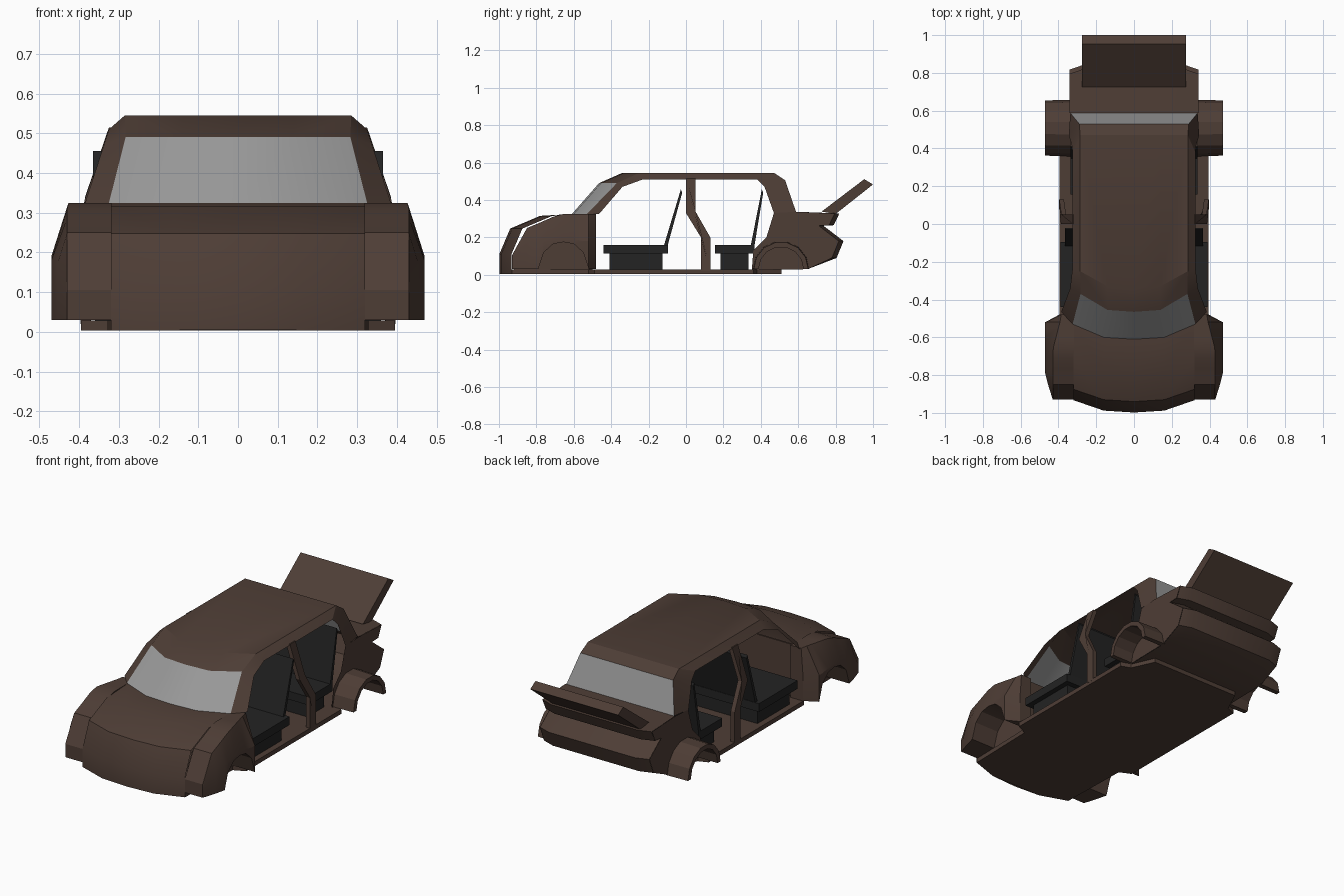
import bpy, bmesh, math
from mathutils import Vector

if "Cube" in bpy.data.objects:
    bpy.data.objects.remove(bpy.data.objects["Cube"])


def material(name, rgb):
    m = bpy.data.materials.new(name)
    m.diffuse_color = (*rgb, 1)
    m.use_nodes = True
    m.node_tree.nodes["Principled BSDF"].inputs["Base Color"].default_value = m.diffuse_color
    return m


BROWN = material("brown paint", (0.076, 0.047, 0.036))
GLASS = material("grey glass", (0.32, 0.32, 0.32))
BLACK = material("black upholstery", (0.017, 0.017, 0.017))


def finish(name, bm, mat, mirror):
    me = bpy.data.meshes.new(name)
    bm.to_mesh(me)
    bm.free()
    me.materials.append(mat)
    ob = bpy.data.objects.new(name, me)
    bpy.context.collection.objects.link(ob)
    if mirror:
        ob.modifiers.new("mirror", 'MIRROR')
    bpy.ops.object.select_all(action='DESELECT')
    ob.select_set(True)
    bpy.context.view_layer.objects.active = ob
    bpy.ops.object.shade_smooth_by_angle(angle=math.radians(25))
    return ob


def face_outward(bm):
    """Turn an open panel so that it faces away from the cabin."""
    bm.normal_update()
    ref = Vector((0, 0, 0.2))
    total = sum(f.calc_area() * f.normal.dot(f.calc_center_median() - ref) for f in bm.faces)
    if total < 0:
        bmesh.ops.reverse_faces(bm, faces=bm.faces[:])


def panel(name, rows, mat=BROWN):
    """Open skin through rows of points, mirrored across x."""
    bm = bmesh.new()
    g = [[bm.verts.new(p) for p in r] for r in rows]
    for a, b in zip(g, g[1:]):
        for i in range(len(a) - 1):
            bm.faces.new((a[i], a[i + 1], b[i + 1], b[i]))
    face_outward(bm)
    return finish(name, bm, mat, True)


def solid(name, loops, mat=BROWN, mirror=False):
    """Closed loft through loops of points."""
    bm = bmesh.new()
    g = [[bm.verts.new(p) for p in l] for l in loops]
    n = len(g[0])
    for a, b in zip(g, g[1:]):
        for i in range(n):
            j = (i + 1) % n
            bm.faces.new((a[i], a[j], b[j], b[i]))
    bm.faces.new(g[0][::-1])
    bm.faces.new(g[-1])
    bmesh.ops.recalc_face_normals(bm, faces=bm.faces[:])
    return finish(name, bm, mat, mirror)


def across(name, profile, half, mat=BROWN):
    """Side profile (y, z) extruded over the full width."""
    return solid(name, [[(x, y, z) for y, z in profile] for x in (-half, half)], mat)


def rect(y0, y1, z0, z1):
    return [(y0, z0), (y1, z0), (y1, z1), (y0, z1)]


# Floor pan
edge = [(0.16, -0.985), (0.32, -0.93), (0.33, -0.52), (0.395, -0.49),
        (0.395, 0.36), (0.34, 0.38), (0.28, 0.51)]
outline = edge + [(-x, y) for x, y in reversed(edge)]
solid("floor_pan", [[(x, y, z) for x, y in outline] for z in (0.003, 0.028)])

# Nose and bonnet, ending at the windscreen base
nose = [(-0.998, 0.005), (-0.998, 0.11), (-0.94, 0.247), (-0.78, 0.315), (-0.61, 0.325)]
bow = [(0, 0), (0.16, 0.01), (0.32, 0.065)]
panel("bonnet", [[(x, y + d + (0.015 if y > -0.7 and x > 0.3 else 0), z) for x, d in bow]
                 for y, z in nose])

# Windscreen and roof
base = [(0, -0.61, 0.325), (0.16, -0.60, 0.325), (0.325, -0.53, 0.325)]
header = [(0, -0.465, 0.49), (0.14, -0.455, 0.49), (0.283, -0.37, 0.49)]
panel("windscreen", [base, header], GLASS)
rear_header = [(x, 0.53, 0.505) for x in (0, 0.14, 0.29)]
panel("roof", [header,
               [(0, -0.34, 0.545), (0.14, -0.33, 0.545), (0.285, -0.25, 0.545)],
               [(x, 0.47, 0.545) for x in (0, 0.14, 0.285)],
               rear_header])
panel("rear_window", [rear_header, [(x, 0.588, 0.337) for x in (0, 0.16, 0.337)]], GLASS)

# Front pillar, roof rail and rear pillar as one strip round the door openings
panel("side_frame", [
    [(0.325, -0.53, 0.325), (0.385, -0.465, 0.325)],
    [(0.283, -0.37, 0.49), (0.338, -0.34, 0.47)],
    [(0.285, -0.25, 0.545), (0.325, -0.23, 0.51)],
    [(0.285, 0.47, 0.545), (0.325, 0.38, 0.51)],
    [(0.29, 0.53, 0.505), (0.33, 0.42, 0.47)],
    [(0.337, 0.588, 0.337), (0.345, 0.47, 0.33)]])

# Centre door pillar, leaning in towards the roof
pillar = [(0.0, 0.515, 0.325), (0.05, 0.515, 0.325), (0.05, 0.34, 0.385), (0.13, 0.2, 0.396),
          (0.13, 0.02, 0.396), (0.08, 0.02, 0.396), (0.08, 0.2, 0.396), (0.0, 0.33, 0.387)]
solid("door_pillar", [[(x - t, y, z) for y, z, x in pillar] for t in (0, 0.025)], mirror=True)

# Front wings with wheel arch: y, lower z, outer x, waist z, top x, top z
wing = [(-0.93, 0.03, 0.43, 0.07, 0.43, 0.105), (-0.85, 0.03, 0.455, 0.17, 0.43, 0.25),
        (-0.79, 0.03, 0.47, 0.18, 0.43, 0.275), (-0.76, 0.12, 0.47, 0.18, 0.43, 0.288),
        (-0.71, 0.165, 0.47, 0.185, 0.43, 0.31), (-0.655, 0.175, 0.47, 0.19, 0.427, 0.325),
        (-0.60, 0.165, 0.47, 0.19, 0.413, 0.325), (-0.55, 0.12, 0.47, 0.18, 0.40, 0.325),
        (-0.52, 0.03, 0.47, 0.18, 0.392, 0.325), (-0.48, 0.03, 0.396, 0.18, 0.385, 0.325)]
solid("front_wing", [[(0.318, y, zb), (xo, y, zb), (xo, y, zm), (xt, y, zt), (0.318, y, zt)]
                     for y, zb, xo, zm, xt, zt in wing], mirror=True)

# Inner wheel walls and bulkhead
solid("inner_wheel_wall", [[(x, -0.92, 0.01), (x, -0.5, 0.01), (x, -0.5, 0.32),
                            (x, -0.7, 0.3), (x, -0.85, 0.23), (x, -0.92, 0.1)]
                           for x in (0.308, 0.317)], mirror=True)
across("bulkhead", rect(-0.51, -0.5, 0.02, 0.32), 0.318)

# Tail: boot deck, lip, recess, bumper and underside
tail = [(0.588, 0.337), (0.82, 0.328), (0.79, 0.265), (0.735, 0.262), (0.842, 0.18),
        (0.805, 0.09), (0.65, 0.03), (0.36, 0.025)]


def tuck(y):
    return y - 0.025 if y > 0.7 else y


panel("tail", [[(0, y, z), (0.27, y, z), (0.342, tuck(y), z)] for y, z in tail])

# Rear quarter panels behind the door openings
quarter = [(0.352, 0.025), (0.36, 0.13), (0.43, 0.2), (0.47, 0.33)]
quarter += [(tuck(y), z) for y, z in tail[:-1]]
bm = bmesh.new()
bm.faces.new([bm.verts.new((0.343, y, z)) for y, z in quarter])
face_outward(bm)
finish("rear_quarter", bm, BROWN, True)

# Rear wheel arch flares
flare = []
for k in range(8):
    a = math.pi * k / 7
    c, s = -math.cos(a), math.sin(a)
    flare.append([(x, 0.508 + r * c, 0.03 + r * s)
                  for x, r in ((0.335, 0.15), (0.47, 0.146), (0.47, 0.12), (0.335, 0.12))])
solid("rear_arch_flare", flare, mirror=True)

# Raised rear spoiler
across("spoiler", [(0.725, 0.338), (0.953, 0.511), (1.0, 0.483), (0.80, 0.325)], 0.275)

# Bench seats: plinth, cushion and thin leaning backrest
for label, y0, y1, back, top, half in (("front", -0.44, -0.095, -0.12, -0.02, 0.39),
                                       ("rear", 0.155, 0.365, 0.345, 0.413, 0.335)):
    across(label + "_seat_plinth", rect(y0 + 0.03, y1 - 0.03, 0.028, 0.115), half - 0.03, BLACK)
    across(label + "_seat_cushion", rect(y0, y1, 0.113, 0.16), half, BLACK)
    across(label + "_seat_back", [(back, 0.15), (back + 0.02, 0.15), (top, 0.44), (top - 0.008, 0.455)],
           min(half, 0.365), BLACK)
